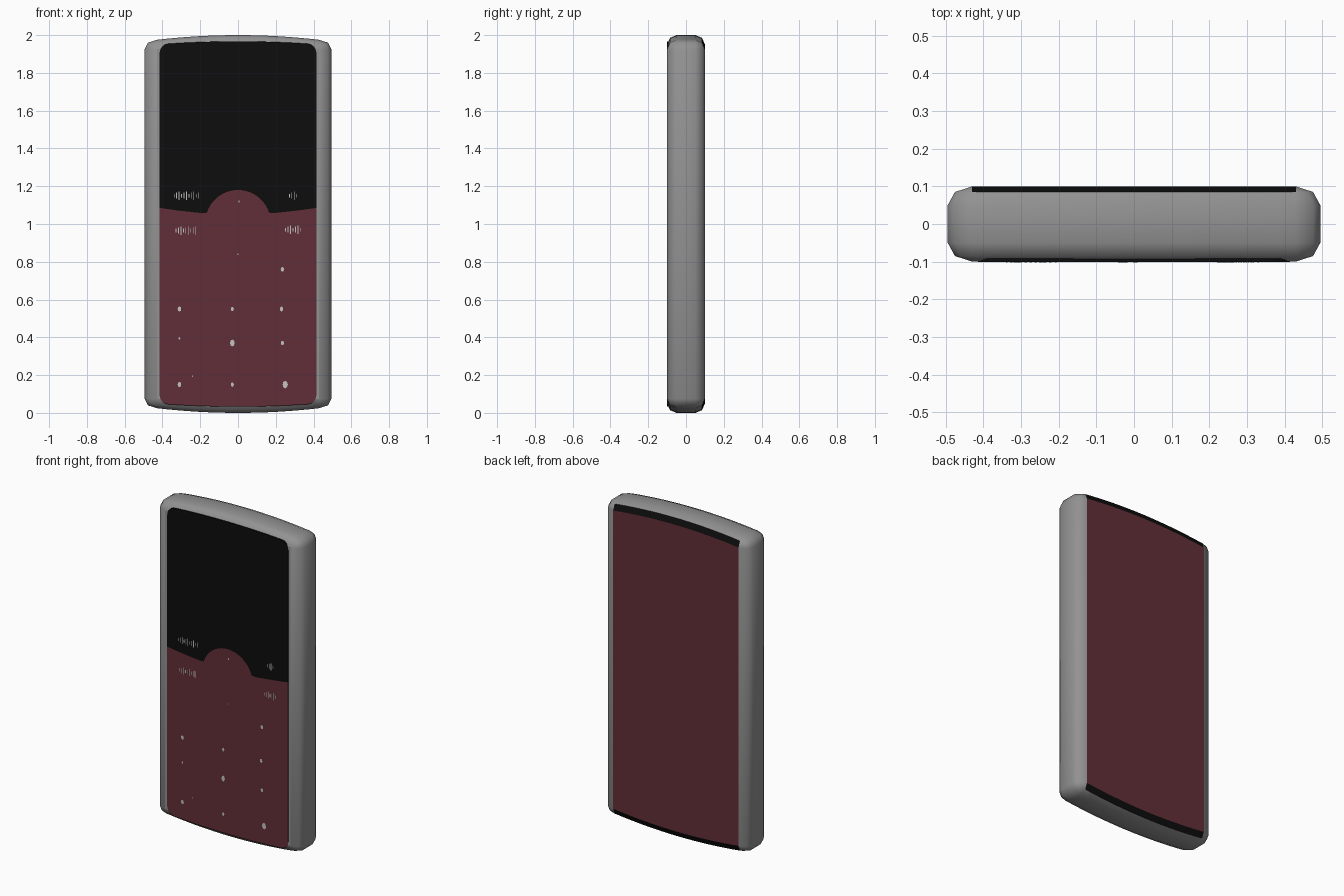
import bpy, bmesh, math

if "Cube" in bpy.data.objects:
    bpy.data.objects.remove(bpy.data.objects["Cube"])


def material(name, rgb):
    m = bpy.data.materials.new(name)
    m.diffuse_color = (*rgb, 1)
    m.use_nodes = True
    m.node_tree.nodes["Principled BSDF"].inputs["Base Color"].default_value = m.diffuse_color
    return m


GREY = material("casing grey", (0.29, 0.29, 0.29))
BLACK = material("screen black", (0.004, 0.004, 0.004))
RED = material("burgundy", (0.12, 0.028, 0.038))
PALE = material("key mark grey", (0.55, 0.55, 0.55))


def finish(bm, name, *mats):
    bmesh.ops.recalc_face_normals(bm, faces=bm.faces)
    mesh = bpy.data.meshes.new(name)
    bm.to_mesh(mesh)
    bm.free()
    for m in mats:
        mesh.materials.append(m)
    ob = bpy.data.objects.new(name, mesh)
    bpy.context.collection.objects.link(ob)
    return ob


def add_plate(bm, pts, y_front, y_back):
    """Extrude an XZ outline between two depths."""
    a = [bm.verts.new((x, y_front, z)) for x, z in pts]
    b = [bm.verts.new((x, y_back, z)) for x, z in pts]
    bm.faces.new(a)
    bm.faces.new(b[::-1])
    for i in range(len(a)):
        j = (i + 1) % len(a)
        bm.faces.new((a[i], b[i], b[j], a[j]))


# Casing: arched outline with sharp inner corners, rounded outwards loop by loop
W, N = 0.43, 16
half = [(W, 1, 0), (W, .7071, .7071)]
half += [(W - 2 * W * i / N, 0, 1) for i in range(N + 1)]
half += [(-W, -.7071, .7071), (-W, -1, 0)]


def casing_loop(r):
    top = []
    for x, dx, dz in half:
        zc = 0.95 - 0.025 * (x / W) ** 2
        top.append((x + 0.065 * r * dx, zc + 0.05 * r * dz))
    return [(x, 1 + z) for x, z in top] + [(-x, 1 - z) for x, z in top]


bm = bmesh.new()
loops = []
for y, r in [(-.1, 0), (-.085, .7071), (-.05, 1), (.05, 1), (.085, .7071), (.1, 0)]:
    loops.append([bm.verts.new((x, y, z)) for x, z in casing_loop(r)])
for a, b in zip(loops, loops[1:]):
    for i in range(len(a)):
        j = (i + 1) % len(a)
        bm.faces.new((a[i], a[j], b[j], b[i]))
bm.faces.new(loops[0])
bm.faces.new(loops[-1])
bmesh.ops.remove_doubles(bm, verts=bm.verts, dist=1e-5)
for f in bm.faces:
    c = f.calc_center_median()
    flat = abs(c.y) > 0.099
    f.smooth = not flat
    if flat:
        for e in f.edges:
            e.smooth = False
    # burgundy back, black strips on its top and bottom bevels
    if c.y > 0.099:
        f.material_index = 2
    elif c.y > 0.085 and abs(c.x) < W and abs(c.z - 1) > 0.9:
        f.material_index = 1
        for e in f.edges:
            e.smooth = False
finish(bm, "casing", GREY, BLACK, RED)

# Front panels: shared divider with a raised arch in the middle
P, R = 0.415, 0.05


def divider():
    r, zc = 0.173, 1.007
    a0 = math.asin((1.06 - zc) / r)
    arch = [(r * math.cos(a), zc + r * math.sin(a))
            for a in (a0 + (math.pi - 2 * a0) * i / 20 for i in range(21))]
    side = [(P, 1.085), (0.33, 1.073), (0.25, 1.064), (0.19, 1.058)]
    return side + arch + [(-x, z) for x, z in side[::-1]]


def panel_end(sign):
    """Rounded corners and slight arch, listed from left to right."""
    pts = []
    for i in range(7):
        a = math.pi / 2 * i / 6
        pts.append((-P + R * (1 - math.cos(a)), 0.905 + R * math.sin(a)))
    for i in range(1, 8):
        x = (-1 + i / 4) * (P - R)
        pts.append((x, 0.967 - 0.012 * (x / (P - R)) ** 2))
    pts += [(-x, z) for x, z in pts[6::-1]]
    return [(x, 1 + sign * z) for x, z in pts]


for name, sign, mat in [("screen", 1, BLACK), ("keypad", -1, RED)]:
    bm = bmesh.new()
    add_plate(bm, divider() + panel_end(sign), -0.1008, -0.092)
    finish(bm, name, mat)

# Tiny pale key marks: dots on the keys, rows of ticks by the soft keys
bm = bmesh.new()
dots = [(-.31, .15, .014), (-.24, .195, .004), (-.03, .15, .012), (.25, .15, .02),
        (-.31, .395, .007), (-.03, .37, .018), (.235, .37, .012),
        (-.31, .55, .014), (-.03, .55, .012), (.23, .55, .013),
        (.235, .76, .013), (0, .84, .004), (.005, 1.12, .006)]
for x, z, r in dots:
    add_plate(bm, [(x + .7 * r * math.cos(i * math.pi / 4), z + r * math.sin(i * math.pi / 4))
                   for i in range(8)], -0.1018, -0.1)
for x0, x1, z in [(-.34, -.21, 1.15), (.27, .31, 1.15), (-.33, -.22, .965), (.25, .34, .97)]:
    for i in range(int((x1 - x0) / 0.013) + 1):
        x, h = x0 + 0.013 * i, 0.01 + 0.006 * (i % 3)
        add_plate(bm, [(x, z - h), (x + .004, z - h), (x + .004, z + h), (x, z + h)],
                  -0.1018, -0.1)
finish(bm, "key_marks", PALE)
